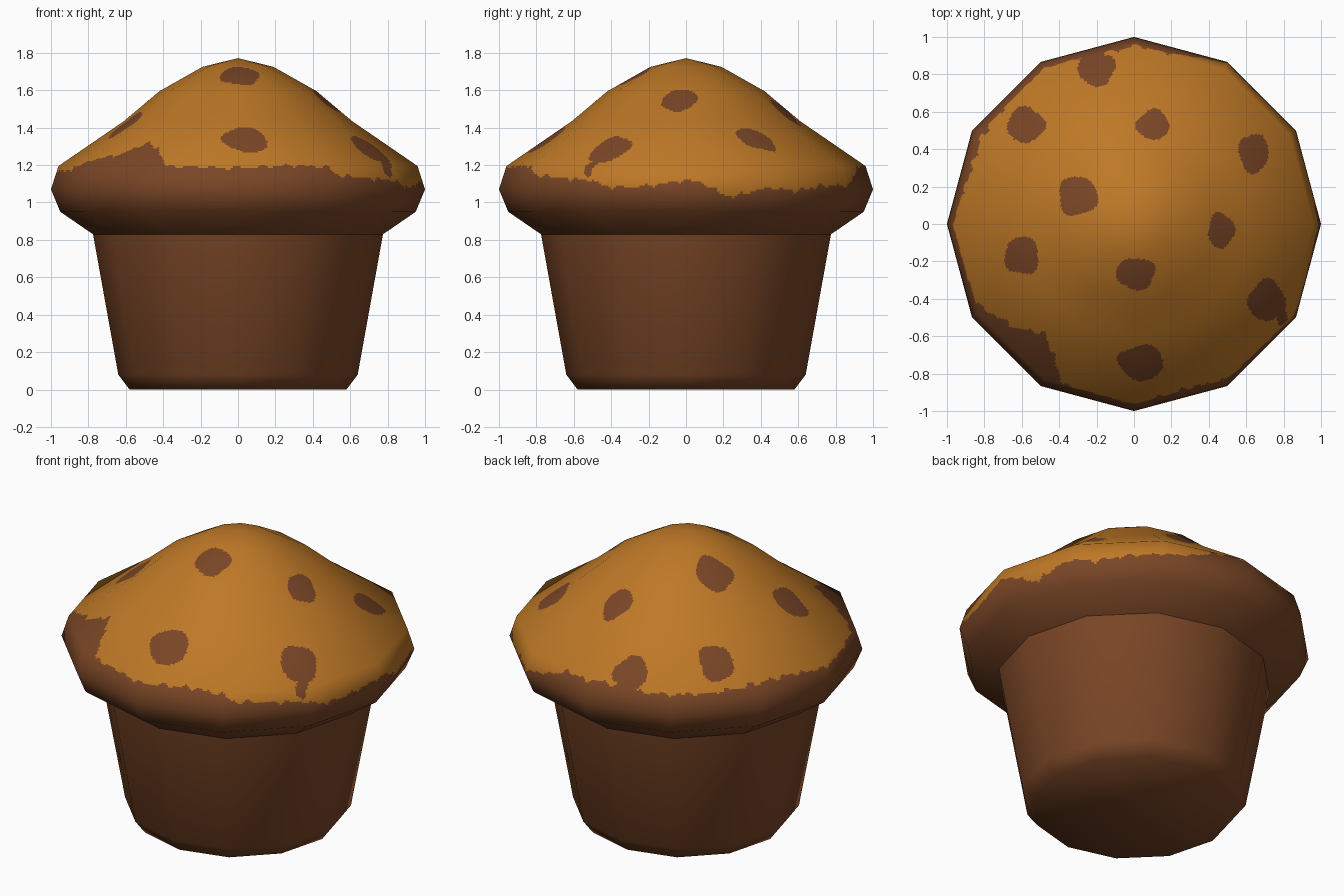
import bpy, bmesh, math
from mathutils import Vector

if "Cube" in bpy.data.objects:
    bpy.data.objects.remove(bpy.data.objects["Cube"])

SIDES = 12


def material(name, rgb):
    m = bpy.data.materials.new(name)
    m.diffuse_color = (*rgb, 1)
    m.use_nodes = True
    m.node_tree.nodes["Principled BSDF"].inputs["Base Color"].default_value = m.diffuse_color
    return m


brown = material("chocolate_brown", (0.195, 0.0615, 0.0194))
gold = material("golden_crust", (0.515, 0.188, 0.0194))


def polar(r, a, z):
    return Vector((r * math.cos(a), r * math.sin(a), z))


def add_object(name, mesh):
    ob = bpy.data.objects.new(name, mesh)
    bpy.context.collection.objects.link(ob)
    return ob


# wrapper: tapered twelve-sided cup with a small bevelled foot
bm = bmesh.new()
rings = [[bm.verts.new(polar(r, math.tau * i / SIDES, z)) for i in range(SIDES)]
         for r, z in [(0.58, 0.0), (0.64, 0.08), (0.775, 0.83)]]
bm.faces.new(rings[0][::-1])
for lo, hi in zip(rings, rings[1:]):
    for i in range(SIDES):
        j = (i + 1) % SIDES
        bm.faces.new((lo[i], lo[j], hi[j], hi[i]))
for f in bm.faces:
    f.smooth = True
me = bpy.data.meshes.new("wrapper")
bm.to_mesh(me)
bm.free()
me.materials.append(brown)
add_object("wrapper", me)

# muffin top: profile, rows per band (fine where the paint edge runs)
PROFILE = [(0.775, 0.83), (0.95, 0.95), (1.0, 1.07), (0.96, 1.195), (0.61, 1.435),
           (0.42, 1.595), (0.19, 1.725), (0.0, 1.772)]
ROWS = [1, 10, 12, 36, 20, 20, 14]
SUB = 36                      # columns per flat side
COLS = SIDES * SUB

# edge of the golden crust: angle in degrees, height
EDGE = [(0, 1.12), (6, 1.10), (11, 1.05), (15, 1.03), (19, 1.05), (27, 1.08), (37, 1.06),
        (49, 1.09), (60, 1.09), (70, 1.13), (79, 1.19), (95, 1.20), (110, 1.18),
        (122, 1.19), (132, 1.18), (150, 1.21), (165, 1.20), (180, 1.17), (195, 1.17),
        (206, 1.20), (214, 1.24), (222, 1.26), (230, 1.32), (238, 1.29), (243, 1.24),
        (246, 1.195), (270, 1.185), (288, 1.20), (300, 1.19), (304, 1.145), (315, 1.13),
        (328, 1.12), (336, 1.08), (348, 1.09), (360, 1.12)]

# chocolate chips seen from above: x, y, half width, half depth
CHIPS = [(-0.20, 0.83, .10, .09), (-0.58, 0.53, .10, .095), (0.10, 0.53, .088, .08),
         (0.64, 0.38, .08, .105), (-0.30, 0.15, .105, .105), (-0.60, -0.17, .092, .102),
         (0.01, -0.265, .105, .085), (0.465, -0.035, .07, .095), (0.71, -0.41, .098, .11),
         (0.04, -0.74, .12, .095), (0.79, -0.50, .03, .04)]


def edge_height(deg):
    for (a0, z0), (a1, z1) in zip(EDGE, EDGE[1:]):
        if a0 <= deg <= a1:
            z = z0 + (z1 - z0) * (deg - a0) / (a1 - a0)
            a = math.radians(deg)
            return z + 0.006 * math.sin(47 * a) + 0.005 * math.sin(83 * a + 1)
    return 1.2


def is_brown(p):
    if p.z < edge_height(math.degrees(math.atan2(p.y, p.x)) % 360):
        return True
    for k, (x, y, w, d) in enumerate(CHIPS):
        u, v = (p.x - x) / w, (p.y - y) / d
        if abs(u) < 1.3 and abs(v) < 1.3:
            t = math.atan2(v, u)
            if math.hypot(u, v) < 1 + 0.06 * math.sin(3 * t + k * 2) + 0.05 * math.sin(4 * t + k):
                return True
    return False


# smooth profile normals at each ring
band = [Vector((b[1] - a[1], a[0] - b[0])).normalized() for a, b in zip(PROFILE, PROFILE[1:])]
ring_n = [band[0]] + [(a + b).normalized() for a, b in zip(band, band[1:])] + [Vector((0, 1))]

# row list of (radius, height, normal)
rows = []
for k, n in enumerate(ROWS):
    for s in range(n):
        t = s / n
        p = Vector(PROFILE[k]).lerp(Vector(PROFILE[k + 1]), t)
        rows.append((p, ring_n[k].lerp(ring_n[k + 1], t)))

verts, normals, faces = [], [], []
for p, nn in rows:
    for c in range(COLS):
        i, t = c // SUB, (c % SUB) / SUB
        a0, a1 = math.tau * i / SIDES, math.tau * (i + 1) / SIDES
        verts.append(polar(p.x, a0, p.y).lerp(polar(p.x, a1, p.y), t))
        normals.append(polar(nn.x, a0, nn.y).lerp(polar(nn.x, a1, nn.y), t).normalized())
verts.append(Vector((0, 0, PROFILE[-1][1])))
normals.append(Vector((0, 0, 1)))
last = len(rows) - 1
for r in range(last):
    for c in range(COLS):
        d = (c + 1) % COLS
        faces.append((r * COLS + c, r * COLS + d, (r + 1) * COLS + d, (r + 1) * COLS + c))
for c in range(COLS):
    faces.append((last * COLS + c, last * COLS + (c + 1) % COLS, len(verts) - 1))

me = bpy.data.meshes.new("muffin_top")
me.from_pydata(verts, [], faces)
me.materials.append(gold)
me.materials.append(brown)
for poly in me.polygons:
    poly.use_smooth = True
    poly.material_index = 1 if is_brown(poly.center) else 0
me.normals_split_custom_set_from_vertices(normals)
add_object("muffin_top", me)
